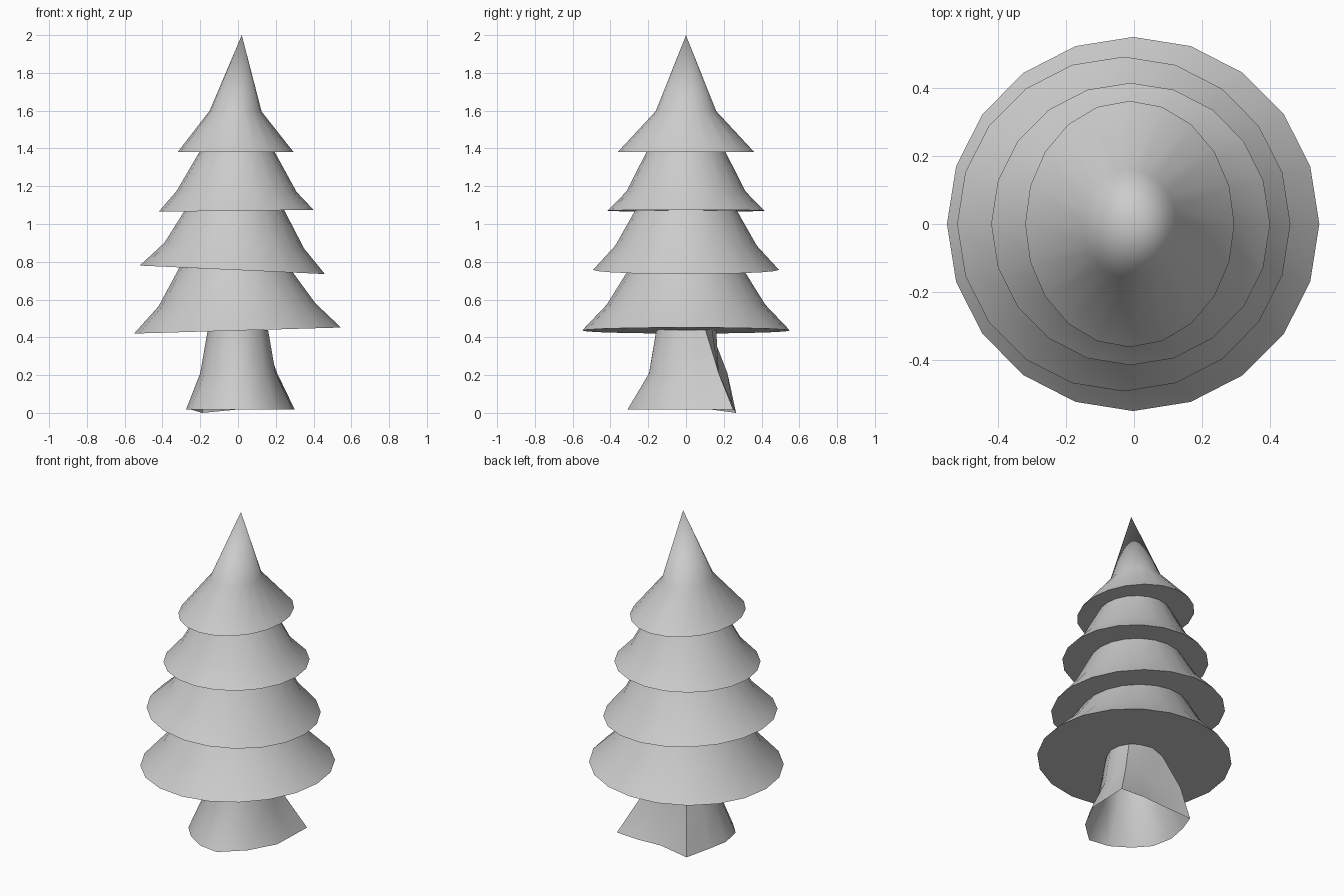
import bpy, math

if "Cube" in bpy.data.objects:
    bpy.data.objects.remove(bpy.data.objects["Cube"])

def loft(name, rings, cap_bottom=False, tip=None):
    """Join rings of equal point count; optional flat base and pointed tip."""
    n = len(rings[0])
    verts = [p for r in rings for p in r]
    faces = []
    for k in range(len(rings) - 1):
        for i in range(n):
            j = (i + 1) % n
            faces.append((k*n + i, k*n + j, (k+1)*n + j, (k+1)*n + i))
    if cap_bottom:
        faces.append(tuple(reversed(range(n))))
    if tip:
        base = (len(rings) - 1) * n
        verts.append(tip)
        faces += [(base + i, base + (i + 1) % n, len(verts) - 1) for i in range(n)]
    mesh = bpy.data.meshes.new(name)
    mesh.from_pydata(verts, [], faces)
    ob = bpy.data.objects.new(name, mesh)
    bpy.context.collection.objects.link(ob)
    bpy.ops.object.select_all(action='DESELECT')
    ob.select_set(True)
    bpy.context.view_layer.objects.active = ob
    bpy.ops.object.shade_smooth_by_angle(angle=math.radians(45))
    return ob

def tilted_ring(xl, zl, xr, zr, ry, n=20):
    """Ellipse spanning left point (xl, zl) to right point (xr, zr)."""
    pts = []
    for i in range(n):
        a = 2 * math.pi * i / n
        t = (math.cos(a) + 1) / 2
        pts.append((xl + (xr - xl) * t, ry * math.sin(a), zl + (zr - zl) * t))
    return pts

# Foliage tiers: each row is left x, left z, right x, right z, half depth
tiers = {
    "foliage_bottom": [(-.55, .42, .545, .452, .55), (-.42, .565, .41, .58, .42),
                       (-.31, .77, .29, .744, .305)],
    "foliage_lower": [(-.52, .78, .46, .735, .492), (-.39, .90, .35, .87, .375),
                      (-.285, 1.067, .245, 1.073, .27)],
    "foliage_upper": [(-.42, 1.065, .40, 1.075, .415), (-.325, 1.175, .31, 1.17, .315),
                      (-.205, 1.38, .195, 1.38, .21)],
    "foliage_top": [(-.32, 1.38, .295, 1.38, .362), (-.15, 1.6, .125, 1.595, .16)],
}
for name, rows in tiers.items():
    tip = (.02, 0, 2.0) if name == "foliage_top" else None
    loft(name, [tilted_ring(*r) for r in rows], cap_bottom=True, tip=tip)

# Trunk: open-bottomed, flaring into roots at the back
foot = [(.29, -.03), (.295, .1), (.3, .25), (.15, .26), (0, .25), (-.19, .265),
        (-.25, .13), (-.275, 0), (-.25, -.13), (-.17, -.22), (-.06, -.29),
        (.07, -.31), (.2, -.19)]
mid_radius = [.2, .21, .27, .2, .17, .27, .21] + [.2] * 6

def polar(p, r, z):
    a = math.atan2(p[1], p[0])
    return (r * math.cos(a), r * math.sin(a), z)

bottom = [(x, y, 0 if i == 5 else .018) for i, (x, y) in enumerate(foot)]
middle = [polar(p, r, .21) for p, r in zip(foot, mid_radius)]
top = [polar(p, .16, .44) for p in foot]
loft("trunk", [bottom, middle, top])
